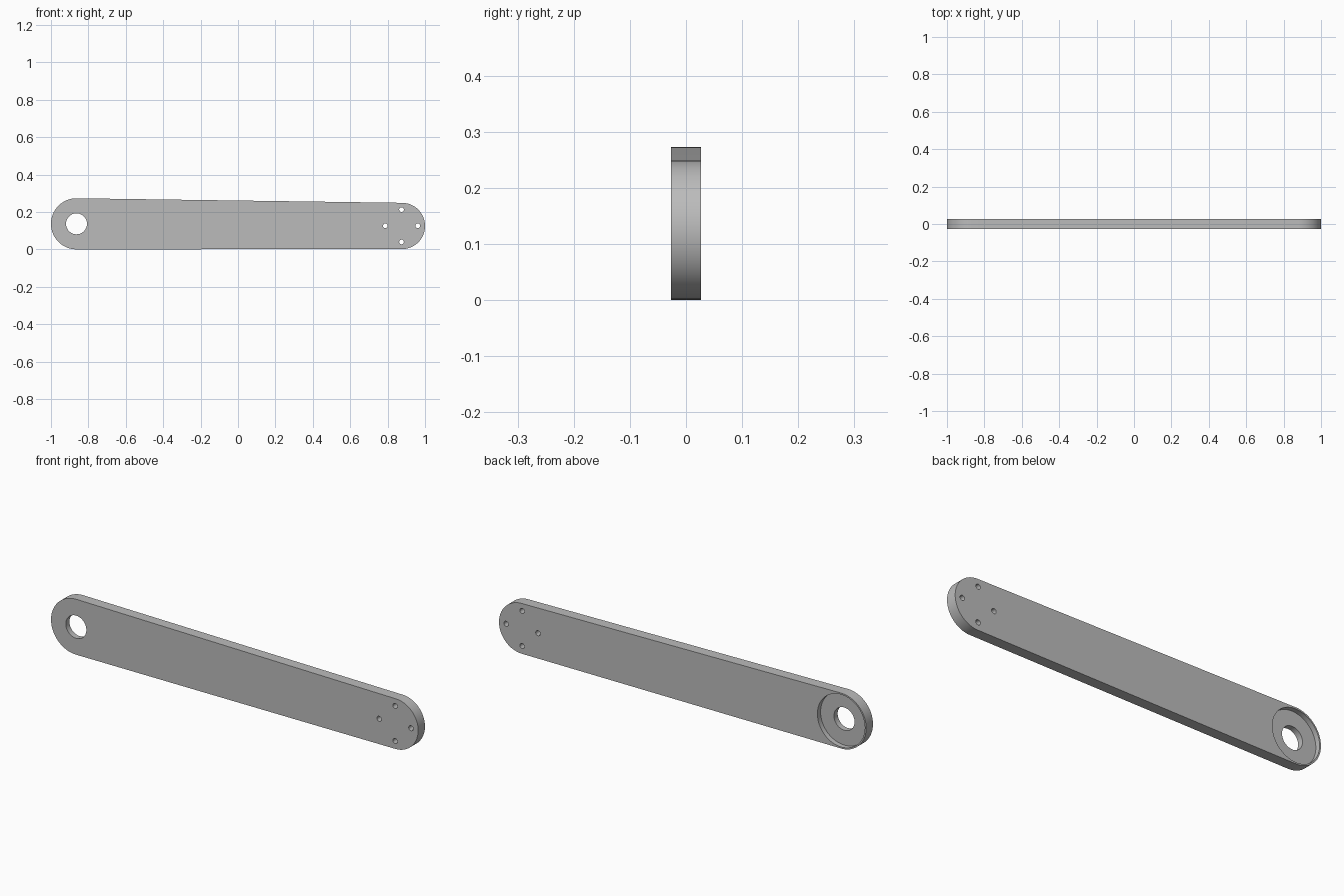
import bpy, bmesh
from math import sin, cos, pi, asin, atan2, hypot, radians

cube = bpy.data.objects.get("Cube")
if cube:
    bpy.data.objects.remove(cube)

THICK = 0.053
BIG = (-0.8635, 0.1365, 0.1365)     # x, z, radius of the wide end
SMALL = (0.8763, 0.125, 0.1237)     # x, z, radius of the narrow end

grey = bpy.data.materials.new("grey_metal")
grey.use_nodes = True
grey.diffuse_color = (0.5, 0.5, 0.5, 1)
grey.node_tree.nodes["Principled BSDF"].inputs["Base Color"].default_value = (0.5, 0.5, 0.5, 1)


def arc(end, a0, a1, n):
    x, z, r = end
    return [(x + r * cos(a0 + (a1 - a0) * i / n), z + r * sin(a0 + (a1 - a0) * i / n))
            for i in range(n + 1)]


def prism(name, outline, y0, y1):
    """Extrude an x-z outline from y0 to y1."""
    bm = bmesh.new()
    face = bm.faces.new([bm.verts.new((x, y0, z)) for x, z in outline])
    new = bmesh.ops.extrude_face_region(bm, geom=[face])["geom"]
    verts = [v for v in new if isinstance(v, bmesh.types.BMVert)]
    bmesh.ops.translate(bm, verts=verts, vec=(0, y1 - y0, 0))
    bmesh.ops.recalc_face_normals(bm, faces=bm.faces)
    mesh = bpy.data.meshes.new(name)
    bm.to_mesh(mesh)
    bm.free()
    mesh.materials.append(grey)
    obj = bpy.data.objects.new(name, mesh)
    bpy.context.collection.objects.link(obj)
    return obj


# Tapered arm: two round ends joined by their common tangents
dx, dz = SMALL[0] - BIG[0], SMALL[1] - BIG[1]
tilt = atan2(dz, dx)
spread = pi / 2 - asin((BIG[2] - SMALL[2]) / hypot(dx, dz))
outline = (arc(SMALL, tilt - spread, tilt + spread, 48)
           + arc(BIG, tilt + spread, tilt + 2 * pi - spread, 48))
arm = prism("arm", outline, -THICK / 2, THICK / 2)


def drill(name, x, z, r, y0, y1, n):
    cutter = prism(name, arc((x, z, r), 0, 2 * pi * (n - 1) / n, n - 1), y0, y1)
    cutter.hide_render = True
    cutter.hide_set(True)
    cutter.display_type = 'WIRE'
    mod = arm.modifiers.new(name, 'BOOLEAN')
    mod.operation = 'DIFFERENCE'
    mod.solver = 'EXACT'
    mod.object = cutter
    return cutter


# Pivot hole, round recess on the back, and four bolt holes
cutters = [drill("pivot_hole_cutter", BIG[0], BIG[1], 0.056, -0.1, 0.1, 64),
           drill("back_recess_cutter", BIG[0], BIG[1], 0.129, 0.002, 0.1, 96)]
for i in range(4):
    a = i * pi / 2
    cutters.append(drill("bolt_hole_cutter", SMALL[0] - 0.002 + 0.0865 * cos(a),
                         SMALL[1] + 0.001 + 0.0865 * sin(a), 0.0125, -0.1, 0.1, 24))

# Apply the cuts, then smooth the round walls
bpy.context.view_layer.objects.active = arm
arm.select_set(True)
for mod in list(arm.modifiers):
    bpy.ops.object.modifier_apply(modifier=mod.name)
for c in cutters:
    bpy.data.objects.remove(c)
bpy.ops.object.shade_smooth_by_angle(angle=radians(30))
